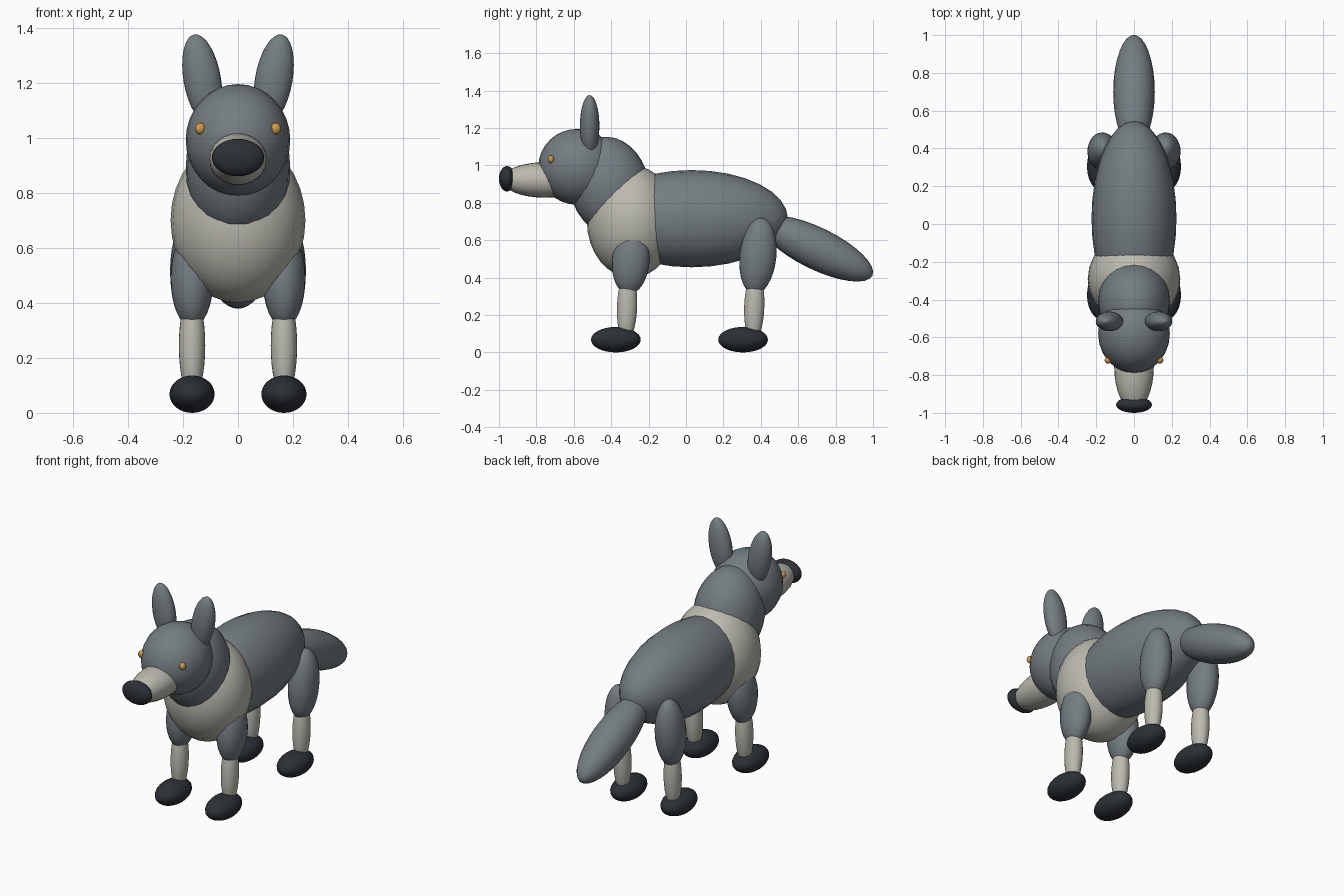
import bpy
import math

if "Cube" in bpy.data.objects:
    bpy.data.objects.remove(bpy.data.objects["Cube"])


def material(name, rgb):
    m = bpy.data.materials.new(name)
    m.diffuse_color = (*rgb, 1.0)
    m.use_nodes = True
    m.node_tree.nodes["Principled BSDF"].inputs["Base Color"].default_value = m.diffuse_color
    return m


GREY = material("slate grey fur", (0.175, 0.205, 0.22))
PALE = material("pale fur", (0.50, 0.49, 0.43))
DARK = material("charcoal", (0.025, 0.03, 0.037))
AMBER = material("amber", (0.62, 0.32, 0.07))


def ellipsoid(name, centre, radii, mat, tilt=(0, 0, 0), segments=24, rings=16):
    """Smooth ellipsoid; tilt is in degrees about x, y, z."""
    bpy.ops.mesh.primitive_uv_sphere_add(
        segments=segments, ring_count=rings, radius=1, location=centre,
        rotation=[math.radians(a) for a in tilt])
    ob = bpy.context.object
    ob.name = name
    ob.scale = radii
    ob.data.materials.append(mat)
    bpy.ops.object.shade_smooth()
    return ob


def pair(name, centre, radii, mat, tilt=(0, 0, 0), **kw):
    """Left and right copies mirrored across x = 0."""
    x, y, z = centre
    for side, s in (("left", 1), ("right", -1)):
        ellipsoid(f"{side}_{name}", (s * x, y, z), radii, mat,
                  (tilt[0], s * tilt[1], s * tilt[2]), **kw)


# Torso: poles run along the spine
ellipsoid("body", (0, 0.03, 0.715), (0.225, 0.26, 0.515), GREY, (90, 0, 0))
ellipsoid("chest", (0, -0.29, 0.70), (0.245, 0.24, 0.30), PALE)
ellipsoid("neck", (0, -0.41, 0.89), (0.19, 0.212, 0.265), GREY, (11.5, 0, 0))
ellipsoid("tail", (0, 0.70, 0.555), (0.11, 0.112, 0.33), GREY, (-116, 0, 0))

# Head
ellipsoid("head", (0, -0.58, 0.992), (0.19, 0.21, 0.203), GREY)
ellipsoid("snout", (0, -0.755, 0.922), (0.105, 0.095, 0.23), PALE, (90, 0, 0))
ellipsoid("nose", (0, -0.957, 0.928), (0.095, 0.043, 0.068), DARK)
pair("ear", (0.13, -0.515, 1.212), (0.068, 0.052, 0.166), GREY, (0, 10, 0))
pair("eye", (0.137, -0.722, 1.033), (0.019, 0.017, 0.021), AMBER,
     segments=12, rings=8)

# Legs
pair("front_upper_leg", (0.167, -0.295, 0.49), (0.078, 0.1, 0.18), GREY, (-5, 0, 0))
pair("hind_upper_leg", (0.167, 0.385, 0.515), (0.08, 0.098, 0.206), GREY, (-6, 0, 0))
for name, y in (("front", -0.315), ("hind", 0.365)):
    pair(name + "_lower_leg", (0.167, y, 0.245), (0.048, 0.054, 0.19), PALE, (-2, 0, 0))
    pair(name + "_paw", (0.167, y - 0.06, 0.068), (0.082, 0.133, 0.068), DARK)
